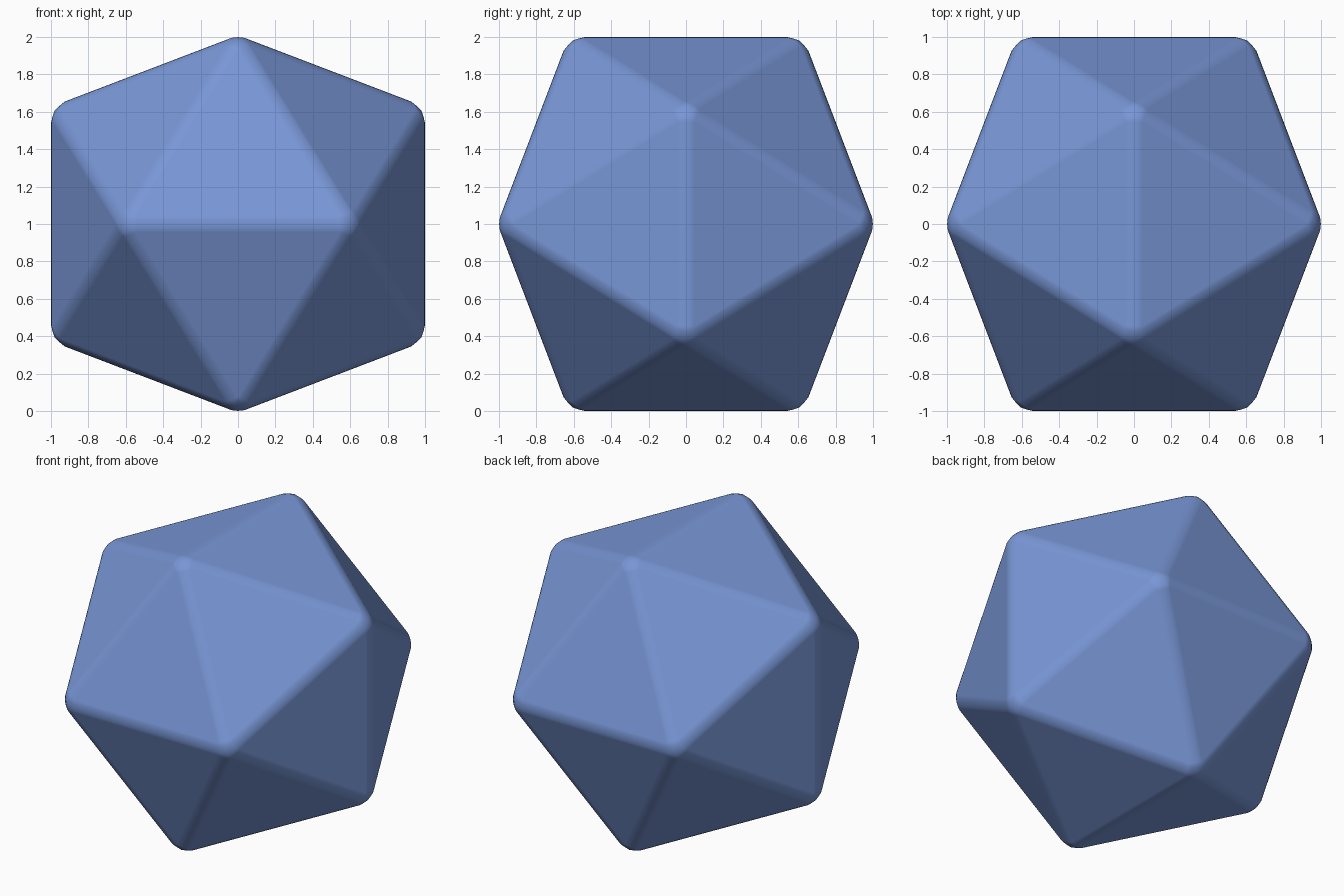
import bpy, bmesh, math

if "Cube" in bpy.data.objects:
    bpy.data.objects.remove(bpy.data.objects["Cube"])

PHI = (1 + math.sqrt(5)) / 2
RADIUS = 0.12                       # edge rounding
HALF = math.atan(1 / PHI ** 2)      # half the angle turned at each edge
SIZE = 1 + RADIUS * (1 / math.cos(HALF) - 1)

# Icosahedron: hull of three golden rectangles
bm = bmesh.new()
for a in (-SIZE, SIZE):
    for b in (-SIZE / PHI, SIZE / PHI):
        for co in ((a, 0, b), (b, a, 0), (0, b, a)):
            bm.verts.new(co)
bmesh.ops.convex_hull(bm, input=bm.verts[:])
bmesh.ops.recalc_face_normals(bm, faces=bm.faces[:])
for f in bm.faces:
    f.smooth = True
mesh = bpy.data.meshes.new("rounded_icosahedron")
bm.to_mesh(mesh)
bm.free()

body = bpy.data.objects.new("rounded_icosahedron", mesh)
bpy.context.collection.objects.link(body)
body.location.z = 1

# Rounded edges with flat-shaded faces
bevel = body.modifiers.new("rounding", 'BEVEL')
bevel.offset_type = 'OFFSET'
bevel.width = RADIUS * math.tan(HALF)
bevel.segments = 4
bevel.limit_method = 'NONE'
bevel.harden_normals = True

# Blue surface
blue = bpy.data.materials.new("blue")
blue.diffuse_color = (0.19, 0.31, 0.68, 1)
blue.use_nodes = True
blue.node_tree.nodes["Principled BSDF"].inputs["Base Color"].default_value = blue.diffuse_color
mesh.materials.append(blue)
